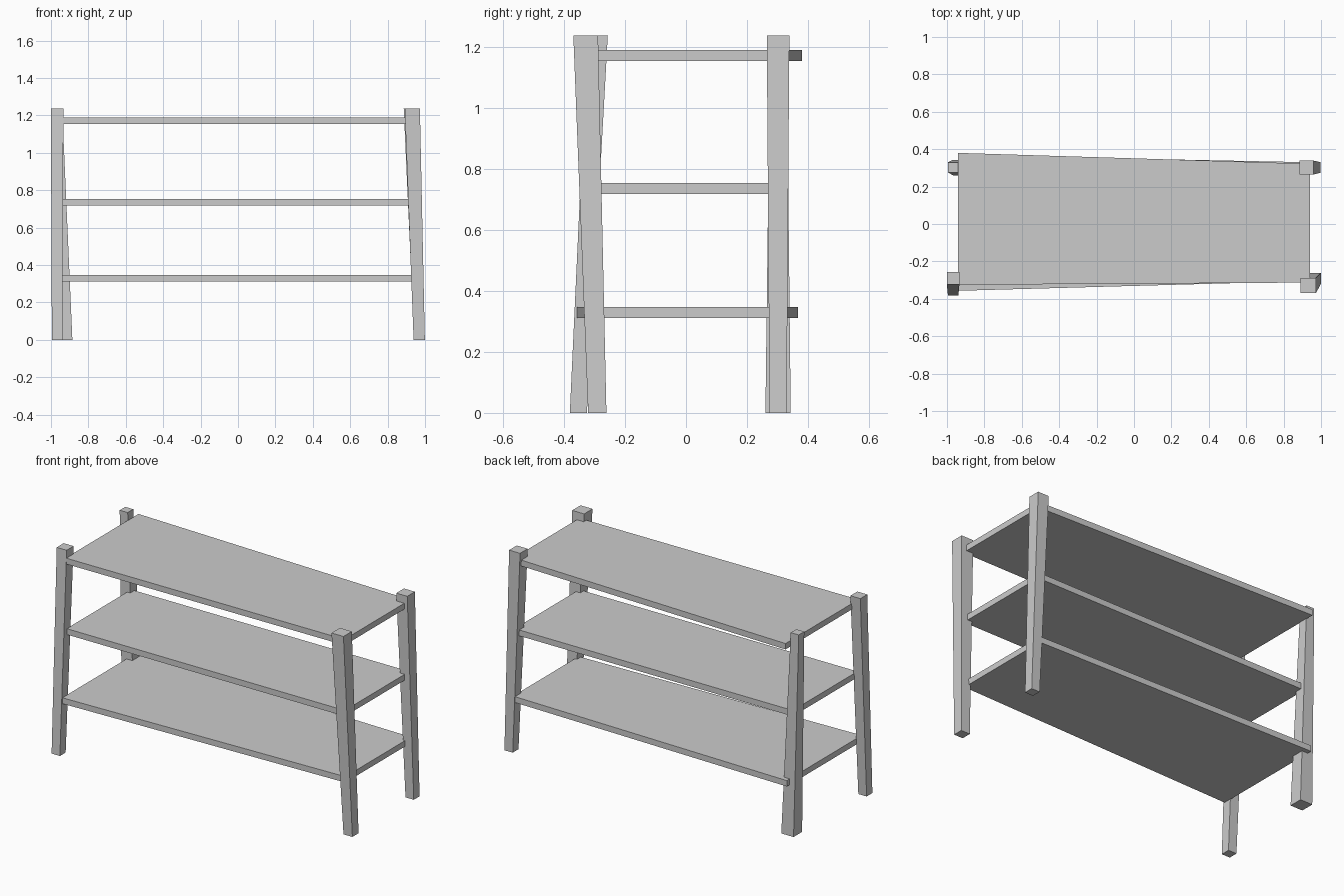
import bpy, bmesh

if "Cube" in bpy.data.objects:
    bpy.data.objects.remove(bpy.data.objects["Cube"])


def loft(name, bottom, z0, top, z1):
    """Four-sided solid between two outlines (anticlockwise from above)."""
    bm = bmesh.new()
    lo = [bm.verts.new((x, y, z0)) for x, y in bottom]
    hi = [bm.verts.new((x, y, z1)) for x, y in top]
    bm.faces.new(lo[::-1])
    bm.faces.new(hi)
    for i in range(4):
        j = (i + 1) % 4
        bm.faces.new((lo[i], lo[j], hi[j], hi[i]))
    mesh = bpy.data.meshes.new(name)
    bm.to_mesh(mesh)
    bm.free()
    bpy.context.collection.objects.link(bpy.data.objects.new(name, mesh))


def square(cx, cy, size):
    h = size / 2
    return [(cx - h, cy - h), (cx + h, cy - h), (cx + h, cy + h), (cx - h, cy + h)]


HEIGHT = 1.238

# Leaning tapered legs: (centre x, centre y, width) at floor and at top
legs = {
    "front_left_leg": ((-0.967, -0.353, 0.056), (-0.967, -0.290, 0.067)),
    "front_right_leg": ((0.969, -0.291, 0.060), (0.932, -0.329, 0.081)),
    "back_left_leg": ((-0.927, 0.302, 0.083), (-0.967, 0.303, 0.054)),
    "back_right_leg": ((0.970, 0.302, 0.056), (0.923, 0.302, 0.074)),
}
for name, (foot, head) in legs.items():
    loft(name, square(*foot), 0, square(*head), HEIGHT)

# Uneven shelves: underside z, then y at front left, front right, back right, back left
END, THICK = 0.94, 0.036
shelves = {
    "bottom_shelf": (0.311, -0.357, -0.305, 0.330, 0.368),
    "middle_shelf": (0.718, -0.315, -0.310, 0.315, 0.310),
    "top_shelf": (1.154, -0.325, -0.313, 0.322, 0.380),
}
for name, (z, fl, fr, br, bl) in shelves.items():
    outline = [(-END, fl), (END, fr), (END, br), (-END, bl)]
    loft(name, outline, z, outline, z + THICK)
